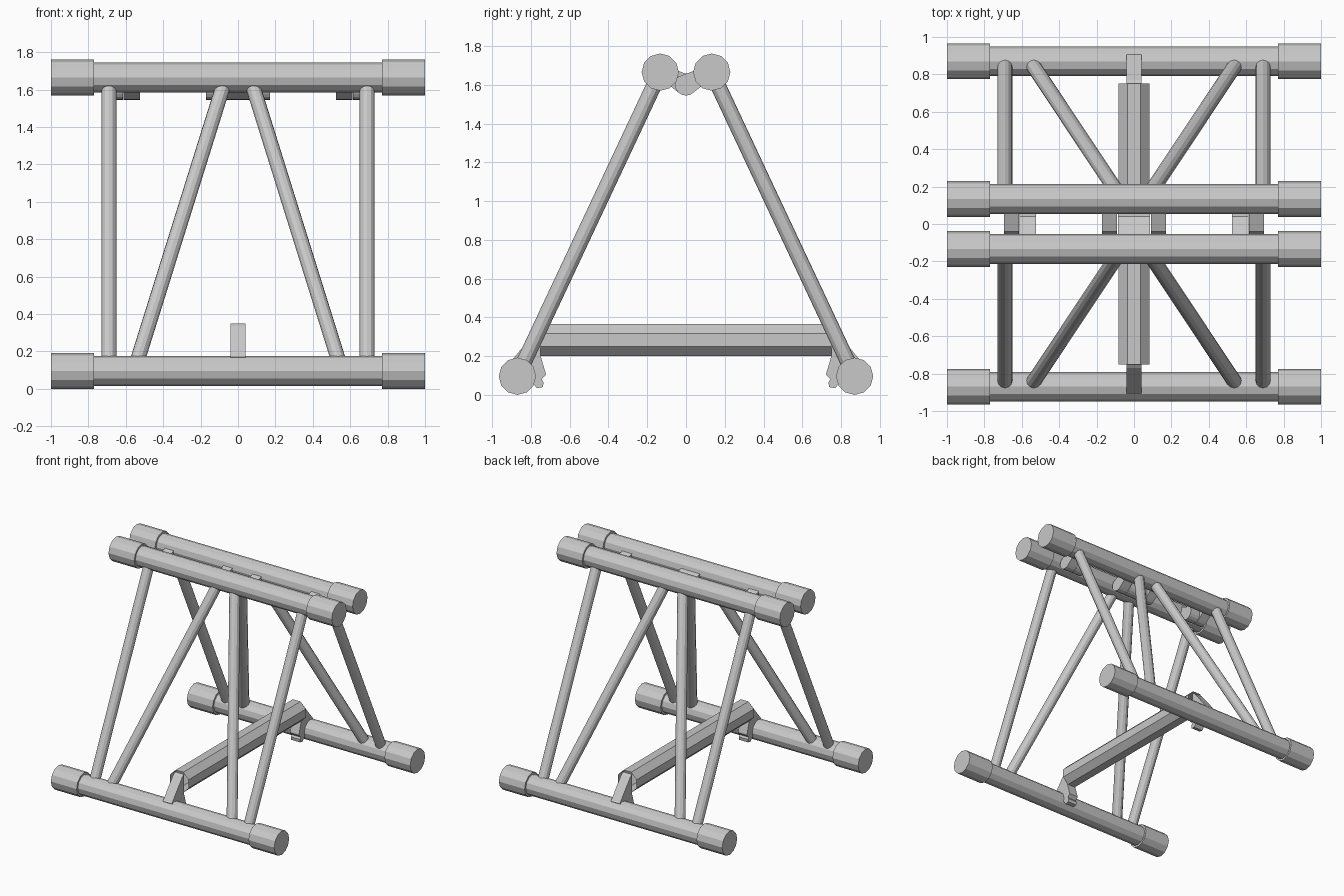
import bpy
import bmesh
from math import pi, cos, sin
from mathutils import Vector, Matrix

cube = bpy.data.objects.get("Cube")
if cube:
    bpy.data.objects.remove(cube, do_unlink=True)

steel = bpy.data.materials.new("light_grey_steel")
steel.use_nodes = True
GREY = (0.58, 0.58, 0.58, 1)
steel.diffuse_color = GREY
steel.node_tree.nodes["Principled BSDF"].inputs["Base Color"].default_value = GREY

# Main dimensions
FOOT_Y, FOOT_Z = 0.87, 0.096
TOP_Y, TOP_Z = 0.133, 1.665
TUBE_R, SLEEVE_R, STRUT_R = 0.08, 0.096, 0.04
SLEEVE_X = 0.77


def finish(name, bm):
    bmesh.ops.recalc_face_normals(bm, faces=bm.faces)
    mesh = bpy.data.meshes.new(name)
    bm.to_mesh(mesh)
    bm.free()
    mesh.materials.append(steel)
    obj = bpy.data.objects.new(name, mesh)
    bpy.context.collection.objects.link(obj)
    return obj


def rod(name, start, end, radius, sides=12, turn=0.0, caps=True):
    """Straight faceted rod between two points."""
    a, b = Vector(start), Vector(end)
    axis = b - a
    place = (Matrix.Translation((a + b) / 2)
             @ axis.to_track_quat('Z', 'Y').to_matrix().to_4x4()
             @ Matrix.Rotation(turn, 4, 'Z'))
    bm = bmesh.new()
    bmesh.ops.create_cone(bm, cap_ends=caps, segments=sides, radius1=radius,
                          radius2=radius, depth=axis.length, matrix=place)
    return finish(name, bm)


def slab(name, outline, x0, x1):
    """Side outline in (y, z), extruded along x."""
    bm = bmesh.new()
    face = bm.faces.new([bm.verts.new((x0, y, z)) for y, z in outline])
    grown = bmesh.ops.extrude_face_region(bm, geom=[face])["geom"]
    bmesh.ops.translate(bm, vec=(x1 - x0, 0, 0),
                        verts=[v for v in grown if isinstance(v, bmesh.types.BMVert)])
    return finish(name, bm)


# Long tubes with thicker end sleeves
for side, s in (("front", -1), ("back", 1)):
    for level, y, z in (("foot", FOOT_Y, FOOT_Z), ("top", TOP_Y, TOP_Z)):
        y *= s
        rod(f"{side}_{level}_tube", (-SLEEVE_X, y, z), (SLEEVE_X, y, z), TUBE_R)
        for hand, h in (("right", -1), ("left", 1)):
            rod(f"{side}_{level}_{hand}_sleeve",
                (h * SLEEVE_X, y, z), (h, y, z), SLEEVE_R)

    # Upright and diagonal struts of each leaning frame
    for hand, h in (("right", -1), ("left", 1)):
        for kind, low_x, high_x in (("upright", 0.69, 0.69), ("diagonal", 0.555, 0.065)):
            rod(f"{side}_{hand}_{kind}_strut", (h * low_x, s * FOOT_Y, FOOT_Z),
                (h * high_x, s * TOP_Y, TOP_Z), STRUT_R)

    # Hooked bracket holding the crossbar on the foot tube
    hook = [(0.75, 0.35), (0.77, 0.335), (0.905, 0.17), (0.87, 0.1),
            (0.79, 0.06), (0.77, 0.035), (0.738, 0.04), (0.735, 0.065),
            (0.745, 0.08), (0.722, 0.105), (0.75, 0.2)]
    slab(f"{side}_crossbar_bracket", [(s * y, z) for y, z in hook], -0.04, 0.04)

# Open eight-sided crossbar
rod("crossbar", (0, -0.75, 0.283), (0, 0.75, 0.283), 0.082 / cos(pi / 8),
    sides=8, turn=pi / 8, caps=False)

# Interleaved hinge knuckles between the top tubes
HINGE_Z, HINGE_R = 1.601, 0.057


def knuckle(name, s, x0, x1):
    arc = [(HINGE_R * cos(a), HINGE_Z + HINGE_R * sin(a))
           for a in (pi * (0.75 + i / 8) for i in range(9))]
    arm = [(0.12, 1.625), (0.09, 1.69)]
    slab(name, [(s * y, z) for y, z in arc + arm], x0, x1)


knuckle("centre_hinge_knuckle", -1, -0.085, 0.085)
for hand, h in (("right", -1), ("left", 1)):
    knuckle(f"{hand}_inner_hinge_knuckle", 1, h * 0.09, h * 0.17)
    knuckle(f"{hand}_middle_hinge_knuckle", -1, h * 0.525, h * 0.612)
    knuckle(f"{hand}_outer_hinge_knuckle", 1, h * 0.616, h * 0.695)
